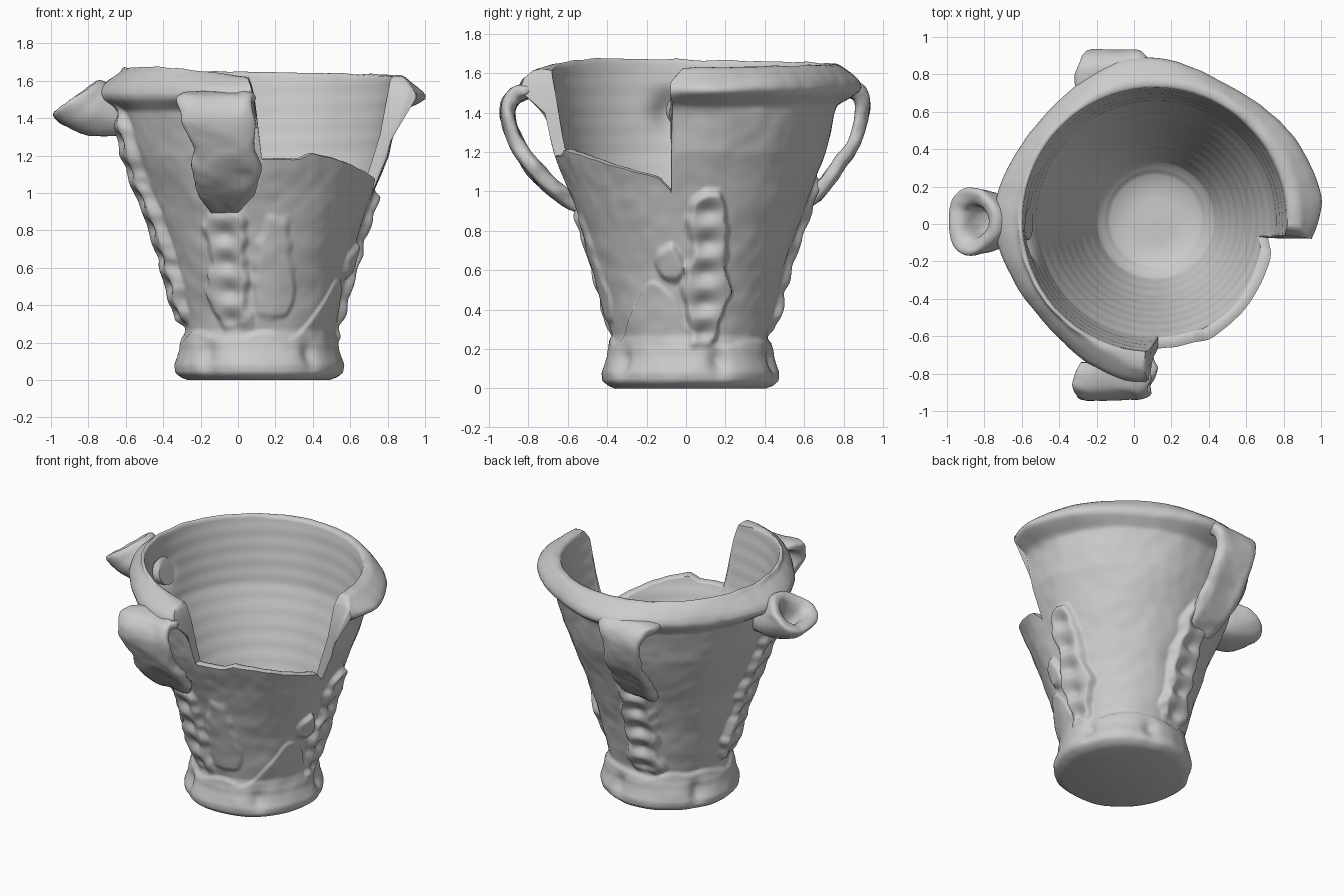
import bpy, bmesh, math
from mathutils import Vector, noise

if "Cube" in bpy.data.objects:
    bpy.data.objects.remove(bpy.data.objects["Cube"])

CX, CY = 0.115, 0.02          # axis of the pot


def lerp_table(table, v):
    if v <= table[0][0]:
        return table[0][1]
    for (a, fa), (b, fb) in zip(table, table[1:]):
        if v <= b:
            return fa + (fb - fa) * (v - a) / (b - a)
    return table[-1][1]


def smooth(v):
    v = max(0.0, min(1.0, v))
    return v * v * (3 - 2 * v)


def gauss(v, w):
    return math.exp(-(v / w) ** 2)


def angle_gap(a, b):
    return (a - b + 180) % 360 - 180


def rough(p, amp=0.010, freq=4.0):
    return amp * noise.noise(p * freq) + amp * 0.4 * noise.noise(p * freq * 3)


def loft(name, rings, angle=60):
    """Skin closed rings of equal length and cap both ends."""
    bm = bmesh.new()
    rows = [[bm.verts.new(p) for p in ring] for ring in rings]
    n = len(rows[0])
    for a, b in zip(rows, rows[1:]):
        for i in range(n):
            j = (i + 1) % n
            bm.faces.new((a[i], a[j], b[j], b[i]))
    bm.faces.new(rows[0])
    bm.faces.new(rows[-1])
    bmesh.ops.recalc_face_normals(bm, faces=bm.faces)
    mesh = bpy.data.meshes.new(name)
    bm.to_mesh(mesh)
    bm.free()
    obj = bpy.data.objects.new(name, mesh)
    bpy.context.collection.objects.link(obj)
    bpy.ops.object.select_all(action='DESELECT')
    bpy.context.view_layer.objects.active = obj
    obj.select_set(True)
    bpy.ops.object.shade_smooth_by_angle(angle=math.radians(angle))
    return obj


def catmull(pts, steps):
    """Smooth path through tuples of any length."""
    p = [pts[0]] + pts + [pts[-1]]
    out = []
    for k in range(1, len(p) - 2):
        for s in range(steps):
            t = s / steps
            out.append([0.5 * (2 * b + (c - a) * t + (2 * a - 5 * b + 4 * c - d) * t * t
                               + (3 * b - a - 3 * c + d) * t ** 3)
                        for a, b, c, d in zip(p[k - 1], p[k], p[k + 1], p[k + 2])])
    return out + [list(pts[-1])]


# Wall profiles: (height, radius); the rim is a flange sloping down and outward
OUTER = [(0, .38), (.015, .42), (.04, .447), (.08, .452), (.15, .43), (.21, .405), (.27, .395),
         (.6, .475), (.8, .54), (1.0, .612), (1.2, .69), (1.44, .748), (1.47, .775), (1.50, .80),
         (1.53, .807), (1.57, .797), (1.61, .775), (1.64, .75), (1.65, .738)]
INNER = [(.28, .24), (.32, .28), (.34, .31), (.6, .415), (1.0, .555), (1.2, .632), (1.62, .705), (1.65, .712)]
# Top edge by angle, including the broken-out front right sector
TOP = [(-180, 1.66), (-140, 1.67), (-110, 1.64), (-94, 1.61), (-92, 1.5), (-89, 1.18), (-72, 1.18),
       (-66, 1.21), (-46, 1.16), (-40, 1.14), (-15, 1.07), (-9, 1.0), (-7, 1.55), (-3, 1.62),
       (90, 1.64), (180, 1.66)]
# Applied strips: angle, low, high, half width, thickness, finger dent depth
STRIPS = [(-110, .24, .99, .12, .04, .035), (-80, .32, .88, .13, .016, 0),
          (9, .2, 1.0, .12, .055, .04), (-10, .54, .78, .09, .035, 0),
          (102, .24, 1.12, .13, .05, .045), (190, .27, 1.47, .135, .06, .04)]


def strip_bump(deg, z, r, p):
    best = 0.0
    wob = 0.05 * noise.noise(p * 5) + .02 * noise.noise(p * 14)
    for ang, lo, hi, hw, thick, dent in STRIPS:
        d = math.radians(angle_gap(deg, ang)) * r
        if abs(d) > hw + .08:
            continue
        # rounded ends
        taper = hw * (1 - .5 * gauss(z - hi, .09) - .3 * gauss(z - lo, .06))
        m = smooth((taper + wob - abs(d)) / .05) * smooth((z - lo + wob) / .05) * smooth((hi - z + wob) / .05)
        ph = (z - lo) / .155 % 1 - .5
        best = max(best, m * (thick - dent * gauss(d, hw * .5) * gauss(ph, .3)))
    return best


def outer_radius(deg, z):
    r = lerp_table(OUTER, z)
    t = math.radians(deg)
    p = Vector((math.cos(t) * r, math.sin(t) * r, z))
    r += rough(p) + strip_bump(deg, z, r, p)
    # uneven rim flange and the heavy lump beside the break
    rim = smooth((z - 1.42) / .1) * smooth((1.67 - z) / .13)
    r += rim * (.07 * gauss(angle_gap(deg, 98), 24) + .06 * gauss(angle_gap(deg, 178), 22)
                + .06 * gauss(angle_gap(deg, 22), 28) + .06 * gauss(angle_gap(deg, -100), 22))
    r += .05 * gauss(angle_gap(deg, 5), 14) * gauss(z - 1.5, .06)
    # thumb dents in the foot
    for a in (-130, -52, 20, 75, 150):
        r -= .035 * gauss(angle_gap(deg, a), 7) * gauss(z - .13, .07)
    # ragged clay collar where the foot joins the wall
    edge = .25 + .05 * noise.noise(p * 6) + .3 * gauss(angle_gap(deg, -25), 22)
    return r + .012 * smooth((edge - z) / .02) * smooth((z - .15) / .06)


def inner_radius(deg, z):
    r = lerp_table(INNER, z)
    r += .0015 * math.sin(z * 62 + math.radians(deg)) * smooth((z - .35) / .1)
    # hollow that leads to the spout
    return r + .09 * gauss(angle_gap(deg, 187), 8) * gauss(z - 1.41, .09)


def pot():
    cols = 320
    degs = [-180 + 360 * i / cols for i in range(cols)]
    tops = [lerp_table(TOP, d) + .008 * noise.noise(Vector((d * .1, 0, 3))) for d in degs]

    def ring(z, radius, lift=0.0):
        pts = []
        for d, top in zip(degs, tops):
            zz = z if z < .95 else .95 + (z - .95) * (top - .95) / .7
            r, t = radius(d, zz), math.radians(d)
            pts.append((CX + r * math.cos(t), CY + r * math.sin(t), zz + lift))
        return pts

    def blend(f):
        return lambda d, z: outer_radius(d, z) * (1 - f) + inner_radius(d, z) * f

    rings = [ring(1.65 * i / 130, outer_radius) for i in range(131)]
    rings += [ring(1.65, blend(f), .007 * math.sin(math.pi * f)) for f in (.25, .5, .75)]
    rings += [ring(1.65 - 1.37 * i / 70, inner_radius) for i in range(71)]
    rings.append(ring(.27, lambda d, z: .12))
    rings.append(ring(.275, lambda d, z: .02))
    loft("pot_body", rings)


def strap(name, path):
    """Flat handle; path holds x, y, z, half width, half thickness."""
    pts = catmull(path, 7)
    rings = []
    for k, (x, y, z, w, h) in enumerate(pts):
        a, b = pts[max(k - 1, 0)], pts[min(k + 1, len(pts) - 1)]
        tan = Vector((0, b[1] - a[1], b[2] - a[2])).normalized()
        nrm = Vector((0, -tan.z, tan.y))
        ring = []
        for i in range(40):
            t = 2 * math.pi * i / 40
            c, s = math.cos(t), math.sin(t)
            u = math.copysign(abs(c) ** .7, c) * w
            v = math.copysign(abs(s) ** .7, s) * h * (1 - .25 * gauss(c, .5))
            q = Vector((x + u, y, z)) + nrm * v
            ring.append(q + nrm * rough(q, .014, 6) + Vector((rough(q, .025, 6), 0, 0)))
        rings.append(ring)
    loft(name, rings)


pot()

# Front strap handle, hung under the rim
strap("front_handle", [
    (-.12, -.74, 1.515, .17, .035), (-.11, -.82, 1.505, .215, .045), (-.12, -.88, 1.475, .205, .05),
    (-.11, -.905, 1.39, .19, .045), (-.085, -.865, 1.26, .175, .045), (-.06, -.785, 1.13, .18, .05),
    (-.06, -.68, 1.02, .15, .05), (-.07, -.59, .95, .11, .045), (-.07, -.50, .90, .08, .03)])

# Back strap handle, blended into the flared rim
strap("back_handle", [
    (-.10, .74, 1.53, .20, .04), (-.10, .83, 1.525, .20, .05), (-.10, .89, 1.48, .17, .05),
    (-.10, .90, 1.39, .155, .045), (-.10, .85, 1.25, .15, .04), (-.10, .77, 1.13, .15, .045),
    (-.08, .67, 1.00, .13, .045), (-.07, .56, .90, .10, .03)])

# Pinched spout: x, z, tilt, half length, half width of each ring, outside then inside
rings = []
for x, z, tilt, a, b in catmull([
        (-.565, 1.41, 105, .10, .10), (-.68, 1.43, 75, .14, .135), (-.80, 1.455, 45, .165, .165),
        (-.862, 1.50, 36, .165, .18), (-.868, 1.515, 36, .13, .145), (-.848, 1.49, 36, .085, .09),
        (-.78, 1.41, 36, .06, .065), (-.70, 1.39, 50, .04, .045)], 5):
    t = math.radians(tilt)
    ring = []
    for i in range(48):
        f = 2 * math.pi * i / 48
        k = 1 + .06 * math.cos(3 * f)
        q = Vector((x + a * k * math.cos(f) * math.cos(t), .015 + b * k * math.sin(f),
                    z + a * k * math.cos(f) * math.sin(t)))
        ring.append(q + Vector((0, rough(q, .012, 6), rough(q, .012, 7))))
    rings.append(ring)
loft("spout", rings)
